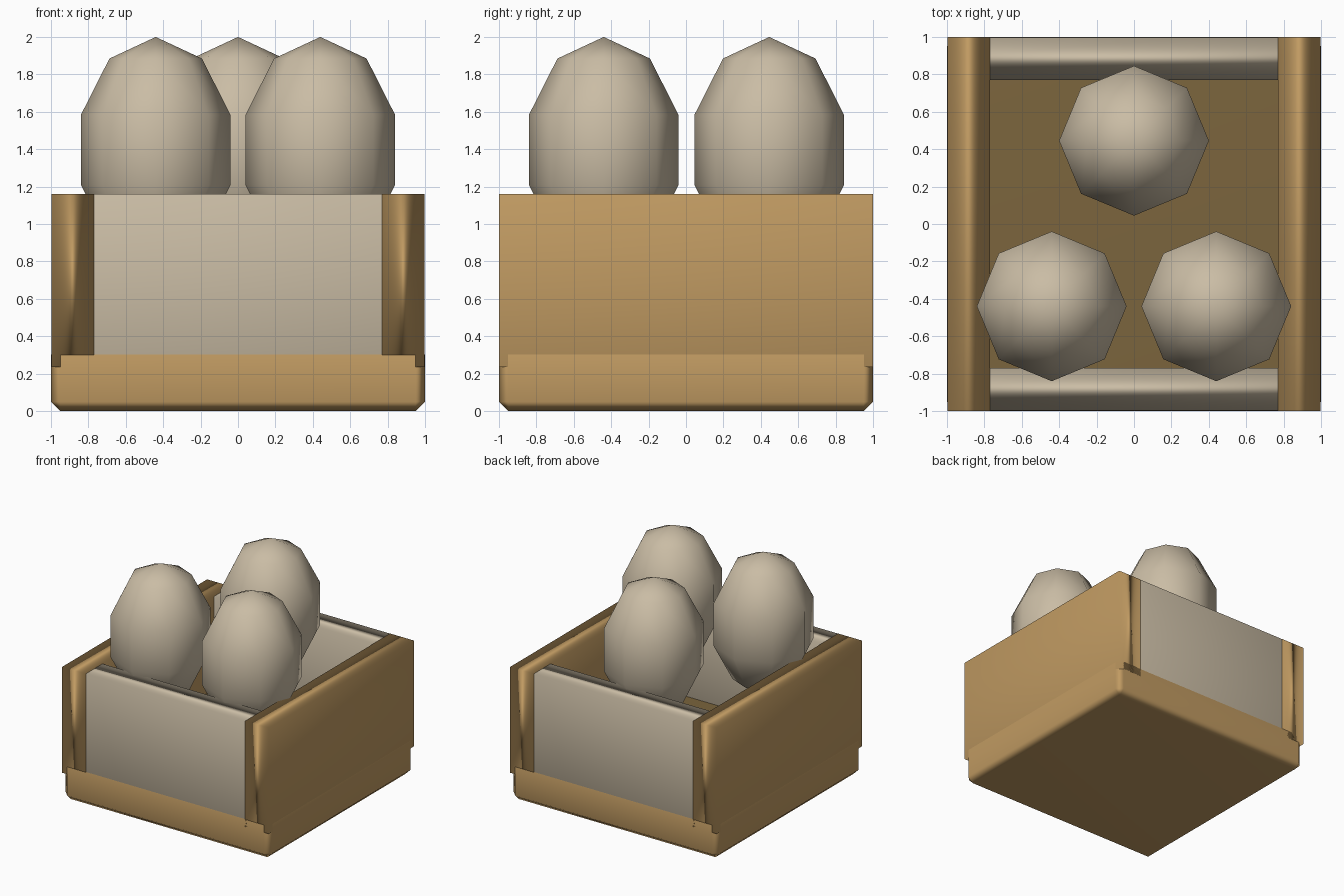
import bpy, bmesh
from mathutils import Matrix

if "Cube" in bpy.data.objects:
    bpy.data.objects.remove(bpy.data.objects["Cube"])


def material(name, rgb):
    m = bpy.data.materials.new(name)
    m.diffuse_color = (*rgb, 1)
    m.use_nodes = True
    m.node_tree.nodes["Principled BSDF"].inputs["Base Color"].default_value = m.diffuse_color
    return m


WOOD = material("tan_wood", (0.53, 0.325, 0.122))
FLOOR = material("dark_wood", (0.20, 0.13, 0.047))
PALE = material("pale_stone", (0.59, 0.505, 0.375))


def finish(name, bm, *mats):
    me = bpy.data.meshes.new(name)
    bm.to_mesh(me)
    bm.free()
    ob = bpy.data.objects.new(name, me)
    bpy.context.collection.objects.link(ob)
    for m in mats:
        me.materials.append(m)
    for p in me.polygons:
        p.use_smooth = True
    return ob


def box(lo, hi):
    bm = bmesh.new()
    size = [b - a for a, b in zip(lo, hi)]
    mid = [(a + b) / 2 for a, b in zip(lo, hi)]
    bmesh.ops.create_cube(bm, size=1, matrix=Matrix.Translation(mid) @ Matrix.Diagonal((*size, 1)))
    return bm


def weight_normals(ob):
    # large faces stay flat, narrow edges get a soft gradient
    ob.modifiers.new("weighted_normals", 'WEIGHTED_NORMAL').weight = 50


# Base tray with chamfered edges and a darker floor on top
bm = box((-1, -1, 0), (1, 1, 0.35))
bmesh.ops.bevel(bm, geom=bm.edges[:], offset=0.05, segments=1, affect='EDGES')
for f in bm.faces:
    f.material_index = 1 if f.normal.z > 0.99 else 0
weight_normals(finish("base", bm, WOOD, FLOOR))

# Walls: wooden sides, pale front and back panels (a hair inside the base faces)
OUT, INN, LOW, TOP = 0.998, 0.77, 0.235, 1.16
for s, side, end in ((-1, "left", "front"), (1, "right", "back")):
    a, b = sorted((s * INN, s * OUT))
    weight_normals(finish(side + "_wall", box((a, -1, LOW), (b, 1, TOP)), WOOD))
    weight_normals(finish(end + "_panel", box((-INN, a, LOW), (INN, b, TOP)), PALE))

# Three low-poly eggs
for i, (x, y) in enumerate(((-0.44, -0.44), (0.44, -0.44), (0, 0.445))):
    bm = bmesh.new()
    bmesh.ops.create_uvsphere(
        bm, u_segments=8, v_segments=5, radius=1,
        matrix=Matrix.Translation((x, y, 1.396)) @ Matrix.Diagonal((0.421, 0.421, 0.604, 1)))
    finish(f"egg_{i + 1}", bm, PALE)
